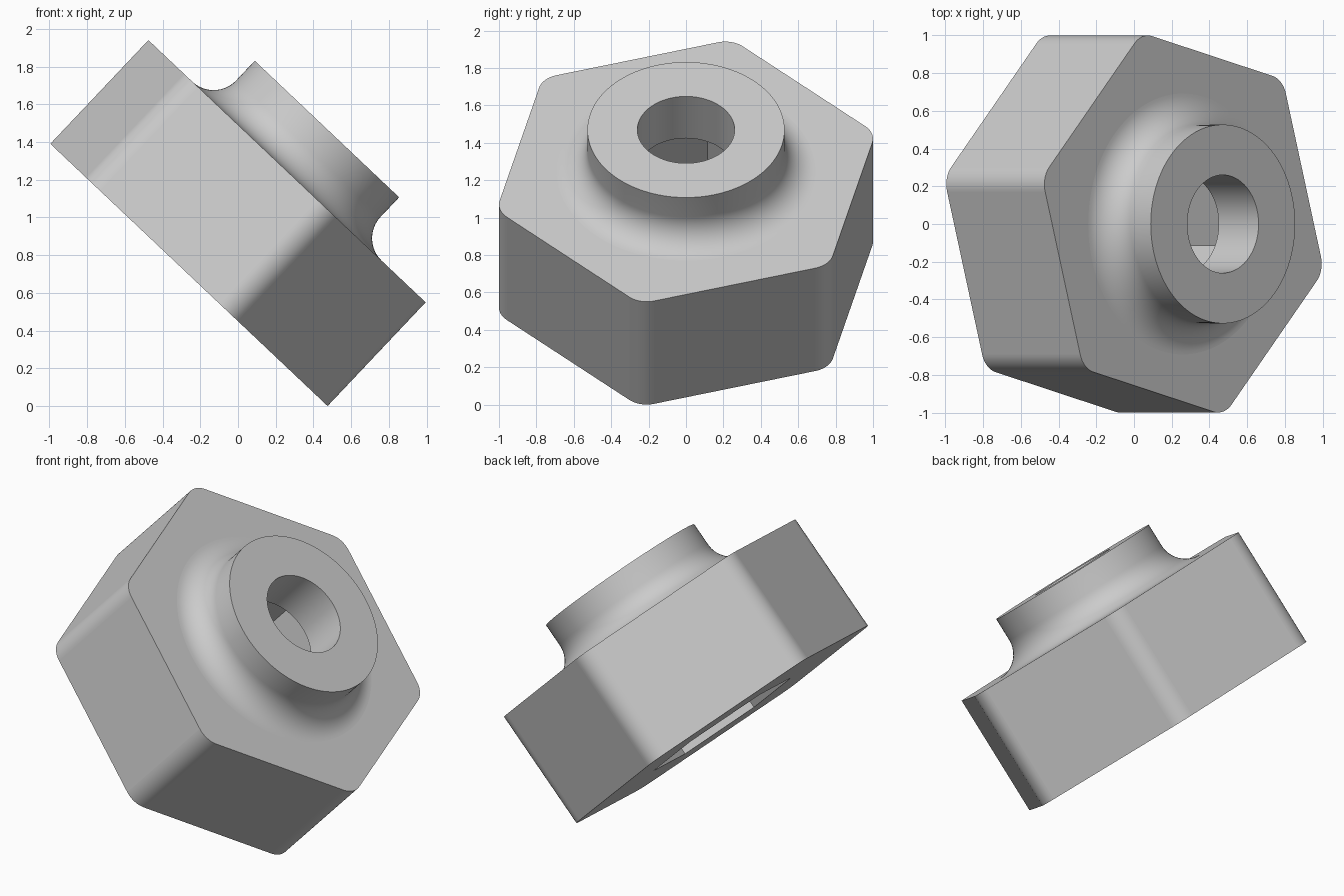
import bpy, bmesh
from math import sin, cos, pi, radians, sqrt
from mathutils import Matrix

if "Cube" in bpy.data.objects:
    bpy.data.objects.remove(bpy.data.objects["Cube"])

THICK = 0.757        # hexagonal body thickness
TURN = radians(-13.5)  # angle of the first corner
CORNER = 0.135       # rounding of the outer corners
CORNER_RING = 0.902  # distance of the rounding centres from the axis
SOCKET = 0.49        # hexagonal socket, centre to corner
HOLE, BOSS = 0.26, 0.527
BOSS_TOP = THICK + 0.308
FILLET = 0.165
SEGMENTS = 128

grey = bpy.data.materials.new("plain grey")
grey.use_nodes = True
grey.diffuse_color = (0.6, 0.6, 0.6, 1)
grey.node_tree.nodes["Principled BSDF"].inputs["Base Color"].default_value = (0.6, 0.6, 0.6, 1)

bm = bmesh.new()


def loop(points, height):
    """Closed ring of vertices and edges at one height along the axis."""
    verts = [bm.verts.new((x, y, height)) for x, y in points]
    edges = [bm.edges.new((verts[i - 1], verts[i])) for i in range(len(verts))]
    return verts, edges


def circle(radius):
    return [(radius * cos(2 * pi * i / SEGMENTS), radius * sin(2 * pi * i / SEGMENTS))
            for i in range(SEGMENTS)]


def hexagon(radius):
    return [(radius * cos(TURN + i * pi / 3), radius * sin(TURN + i * pi / 3)) for i in range(6)]


def rounded_hexagon(steps=12):
    points = []
    for i, (x, y) in enumerate(hexagon(CORNER_RING)):
        for s in range(steps + 1):
            a = TURN + i * pi / 3 + (s / steps - 0.5) * pi / 3
            points.append((x + CORNER * cos(a), y + CORNER * sin(a)))
    return points


def wall(a, b):
    """Side faces between two rings; wide flats stay flat shaded."""
    for i in range(len(a[0])):
        f = bm.faces.new((a[0][i - 1], a[0][i], b[0][i], b[0][i - 1]))
        f.smooth = a[1][i].calc_length() < 0.2


def cap(a, b):
    """Flat face between an outer and an inner ring."""
    bmesh.ops.triangle_fill(bm, edges=a[1] + b[1], use_beauty=True)


# Hexagonal body with its socket
outer_low, outer_high = [loop(rounded_hexagon(), h) for h in (0, THICK)]
socket_low, socket_high = [loop(hexagon(SOCKET), h) for h in (0, THICK)]
wall(outer_low, outer_high)
wall(socket_low, socket_high)
cap(outer_low, socket_low)

# Fillet and round boss
rings = []
for s in range(17):
    a = s / 16 * pi / 2
    rings.append(loop(circle(BOSS + FILLET * (1 - sin(a))), THICK + FILLET * (1 - cos(a))))
rings.append(loop(circle(BOSS), BOSS_TOP))
for low, high in zip(rings, rings[1:]):
    wall(low, high)
cap(outer_high, rings[0])

# Round hole down to the socket
hole_high, hole_low = [loop(circle(HOLE), h) for h in (BOSS_TOP, THICK)]
wall(hole_high, hole_low)
cap(rings[-1], hole_high)
cap(socket_high, hole_low)

bmesh.ops.recalc_face_normals(bm, faces=bm.faces)
mesh = bpy.data.meshes.new("hex_nut_with_boss")
bm.to_mesh(mesh)
bm.free()
mesh.materials.append(grey)
nut = bpy.data.objects.new("hex_nut_with_boss", mesh)
bpy.context.collection.objects.link(nut)

# Lean the axis toward +x and rest the lowest edge on the ground
mesh.transform(Matrix.Rotation(radians(43.4), 4, "Y"))
low = min(v.co.z for v in mesh.vertices)
xs = [v.co.x for v in mesh.vertices]
mesh.transform(Matrix.Translation((-(min(xs) + max(xs)) / 2, 0, -low)))
